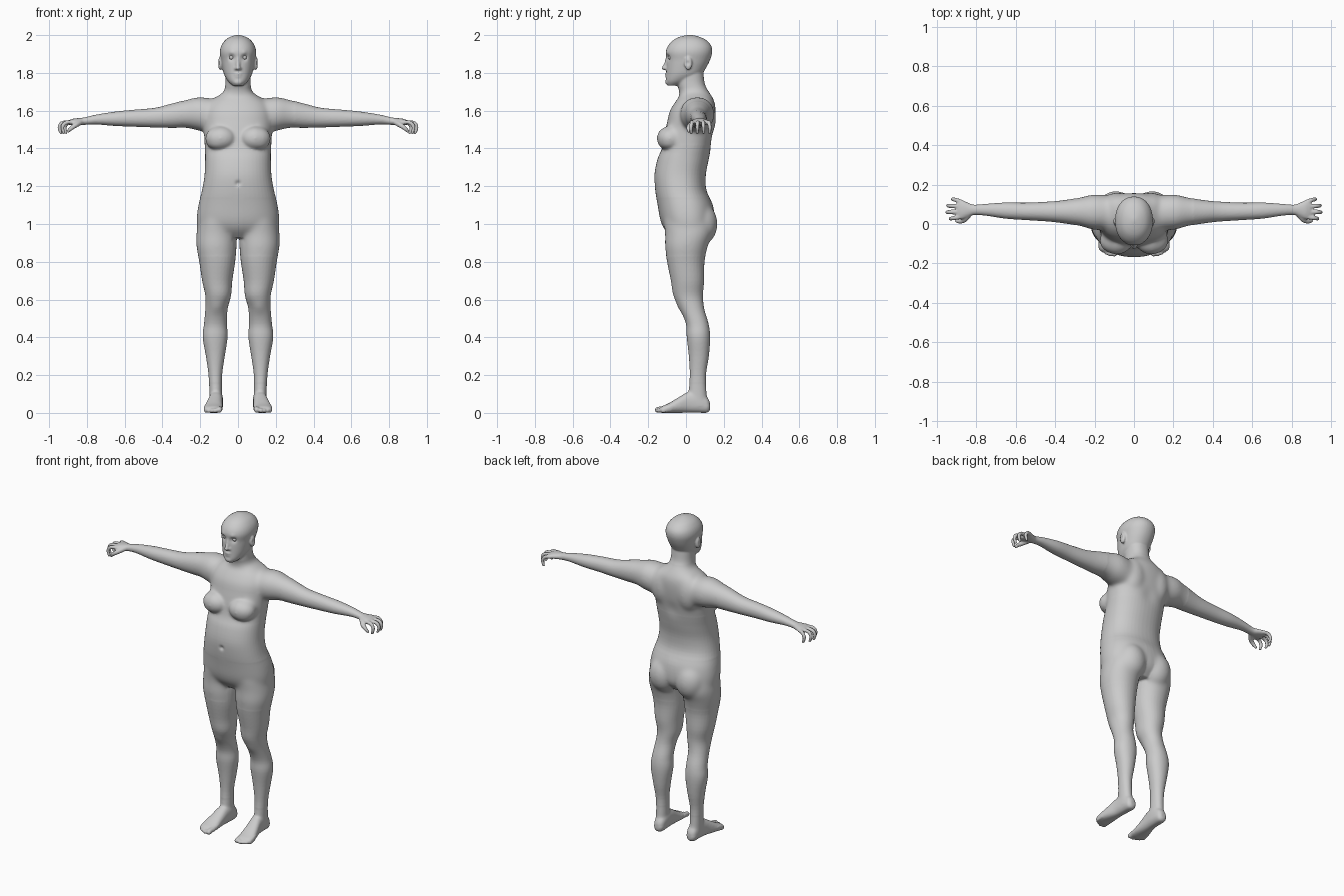
import bpy, bmesh
from math import cos, sin, pi, exp
from mathutils import Vector, Matrix

bm = bmesh.new()


def spline(rows, steps):
    """Catmull-Rom interpolation of rows of numbers."""
    out = []
    for i in range(len(rows) - 1):
        p0, p1 = rows[max(i - 1, 0)], rows[i]
        p2, p3 = rows[i + 1], rows[min(i + 2, len(rows) - 1)]
        for k in range(steps):
            t = k / steps
            out.append([0.5 * (2 * b + (c - a) * t + (2 * a - 5 * b + 4 * c - d) * t * t
                               + (3 * b - a - 3 * c + d) * t ** 3)
                        for a, b, c, d in zip(p0, p1, p2, p3)])
    return out + [list(rows[-1])]


def loft(rows, axis, power=2.0, sides=32, mirror=False):
    """Rows are (centre x, y, z, radius a, radius b) of rings across an axis."""
    u, v = {'x': (1, 2), 'y': (0, 2), 'z': (0, 1)}[axis]
    for s in ((1, -1) if mirror else (1,)):
        rings = []
        for x, y, z, a, b in spline(rows, 4):
            ring = []
            for i in range(sides):
                c, d = cos(2 * pi * i / sides), sin(2 * pi * i / sides)
                p = [x, y, z]
                p[u] += a * abs(c) ** (2 / power) * (1 if c > 0 else -1)
                p[v] += b * abs(d) ** (2 / power) * (1 if d > 0 else -1)
                ring.append(bm.verts.new((s * p[0], p[1], p[2])))
            rings.append(ring)
        for r, q in zip(rings, rings[1:]):
            for i in range(sides):
                j = (i + 1) % sides
                bm.faces.new((r[i], r[j], q[j], q[i]))
        bm.faces.new(rings[0])
        bm.faces.new(rings[-1])


def front_back(rows):
    """(z, half width, front y, back y) -> loft rows centred on x = 0."""
    return [(0, (f + b) / 2, z, w, (b - f) / 2) for z, w, f, b in rows]


def blob(x, y, z, rx, ry, rz, mirror=True):
    for s in ((1, -1) if mirror else (1,)):
        m = Matrix.Translation((s * x, y, z)) @ Matrix.Diagonal((rx, ry, rz, 1))
        bmesh.ops.create_icosphere(bm, subdivisions=3, radius=1, matrix=m)


def digit(path, mirror=True):
    """Chain of overlapping balls along (x, y, z, radius)."""
    for x, y, z, r in spline(path, 6):
        for s in ((1, -1) if mirror else (1,)):
            bmesh.ops.create_icosphere(bm, subdivisions=2, radius=r,
                                       matrix=Matrix.Translation((s * x, y, z)))


# torso and neck
loft(front_back([
    (.925, .12, -.07, .10), (.97, .205, -.112, .14), (1.02, .219, -.135, .152),
    (1.10, .21, -.15, .142), (1.18, .19, -.163, .108), (1.26, .177, -.167, .105),
    (1.34, .174, -.152, .12), (1.40, .175, -.128, .132), (1.47, .18, -.115, .145),
    (1.54, .182, -.10, .153), (1.60, .178, -.085, .157), (1.645, .155, -.058, .152),
    (1.675, .112, -.036, .138), (1.70, .077, -.036, .122), (1.74, .067, -.045, .10),
    (1.80, .066, -.05, .092)]), 'z', 2.25, 48)
blob(.092, -.085, 1.453, .085, .07, .066)      # breasts
blob(.092, .075, 1.0, .095, .093, .115)        # buttocks
blob(.085, .09, 1.56, .08, .07, .12)           # shoulder blades

# arms
loft([(.08, .055, 1.565, .085, .09), (.20, .06, 1.582, .09, .09),
      (.27, .062, 1.583, .073, .075), (.36, .062, 1.572, .058, .063),
      (.44, .063, 1.563, .05, .052), (.55, .064, 1.56, .044, .045),
      (.65, .068, 1.557, .041, .038), (.75, .072, 1.553, .03, .026),
      (.81, .072, 1.545, .026, .02), (.84, .072, 1.542, .036, .019),
      (.87, .073, 1.541, .048, .017), (.895, .075, 1.537, .049, .013)],
     'x', 2.1, mirror=True)

# fingers and thumbs
for y, dy, reach in ((.035, -.008, .93), (.062, -.002, .946), (.089, .004, .942), (.114, .012, .918)):
    digit([(.875, y, 1.539, .011), (reach - .018, y + dy * .6, 1.536, .0115),
           (reach, y + dy, 1.513, .0105), (reach - .008, y + dy, 1.483, .009)])
digit([(.835, .05, 1.538, .016), (.858, .022, 1.524, .014),
       (.882, .013, 1.508, .012), (.90, .016, 1.49, .009)])

# legs
loft([(.118, .07, .04, .034, .046), (.118, .062, .10, .034, .048), (.12, .063, .20, .036, .043),
      (.12, .068, .30, .05, .053), (.121, .066, .40, .066, .062), (.119, .06, .47, .061, .06),
      (.114, .033, .55, .059, .064), (.105, .012, .62, .068, .078), (.11, .008, .70, .08, .088),
      (.11, -.001, .80, .095, .099), (.114, .002, .88, .106, .113), (.112, .014, .95, .108, .125),
      (.10, .01, 1.02, .11, .13)], 'z', 2.1, mirror=True)

# feet
loft([(.114, .128, .036, .014, .018), (.114, .112, .042, .031, .041), (.115, .06, .058, .037, .057),
      (.118, .01, .056, .038, .055), (.125, -.04, .041, .044, .041), (.131, -.09, .026, .05, .026),
      (.133, -.125, .018, .045, .018), (.132, -.137, .015, .036, .012)], 'y', 2.4, mirror=True)

# toes
for x, tip, r in ((.099, -.15, .016), (.121, -.153, .012), (.139, -.145, .0115),
                  (.155, -.135, .011), (.17, -.122, .0105)):
    digit([(x - .003, tip + .04, r + .006, r), (x, tip + .015, r + .003, r), (x, tip, r, r)])

# head
loft(front_back([
    (1.732, .026, -.098, -.04), (1.755, .052, -.106, .02), (1.79, .073, -.105, .08),
    (1.83, .083, -.104, .108), (1.87, .09, -.103, .128), (1.91, .096, -.107, .139),
    (1.945, .088, -.094, .133), (1.975, .066, -.065, .105), (1.992, .038, -.03, .067),
    (2.001, .008, .01, .03)]), 'z', 2.15, 40)
digit([(0, -.098, 1.885, .009), (0, -.106, 1.85, .010), (0, -.116, 1.826, .0125)], False)  # nose
blob(.012, -.104, 1.823, .009, .010, .008)                                             # nostrils
blob(0, -.101, 1.793, .022, .010, .006, False)                                         # lips
blob(0, -.100, 1.780, .019, .010, .006, False)
blob(0, -.092, 1.752, .026, .018, .018, False)                                         # chin
blob(.095, .012, 1.85, .011, .021, .036)                                               # ears

# fuse everything into one skin
bmesh.ops.recalc_face_normals(bm, faces=bm.faces)
mesh = bpy.data.meshes.new("body")
bm.to_mesh(mesh)
bm.free()
body = bpy.data.objects.new("body", mesh)
bpy.context.collection.objects.link(body)
bpy.context.view_layer.objects.active = body
body.select_set(True)
fuse = body.modifiers.new("fuse", 'REMESH')
fuse.mode = 'VOXEL'
fuse.voxel_size = .0055
bpy.ops.object.modifier_apply(modifier=fuse.name)
soften = body.modifiers.new("soften", 'SMOOTH')
soften.iterations = 3
bpy.ops.object.modifier_apply(modifier=soften.name)

# blend the joints between torso and limbs
bm = bmesh.new()
bm.from_mesh(body.data)


def relax(test, times):
    verts = [v for v in bm.verts if test(abs(v.co.x), v.co.y, v.co.z)]
    for _ in range(times):
        bmesh.ops.smooth_vert(bm, verts=verts, factor=.5, use_axis_x=True,
                              use_axis_y=True, use_axis_z=True)


relax(lambda x, y, z: x < .30 and 1.42 < z < 1.72 and (x > .1 or y > -.02 or z > 1.53), 40)
relax(lambda x, y, z: 1.37 < z < 1.56 and y < -.03 and x < .2, 12)
relax(lambda x, y, z: .83 < z < 1.14 and x > .03, 35)
relax(lambda x, y, z: .04 < z < .16, 10)


def push(centre, move, radius):
    """Soft sculpting dent or bump, mirrored."""
    for s in {1, -1 if centre[0] else 1}:
        c, m = Vector((s * centre[0], *centre[1:])), Vector((s * move[0], *move[1:]))
        for v in bm.verts:
            d = (v.co - c).length / radius
            if d < 3:
                v.co += m * exp(-d * d)


push((.034, -.095, 1.882), (0, .012, 0), .017)     # eye sockets
push((.034, -.10, 1.905), (0, -.004, 0), .014)     # brows
push((.105, .008, 1.852), (-.006, 0, 0), .012)     # ear hollows
push((0, -.165, 1.215), (0, .010, 0), .013)        # navel
push((.11, -.035, .56), (0, -.006, 0), .035)       # kneecaps
push((0, .155, 1.45), (0, -.008, 0), .05)          # spine
bm.to_mesh(body.data)
bm.free()
body.data.polygons.foreach_set("use_smooth", [True] * len(body.data.polygons))

# eyeballs
for side, s in (("left", 1), ("right", -1)):
    bpy.ops.mesh.primitive_uv_sphere_add(segments=20, ring_count=12, radius=.0125,
                                         location=(s * .034, -.082, 1.882))
    bpy.context.object.name = side + "_eye"
    bpy.ops.object.shade_smooth()
